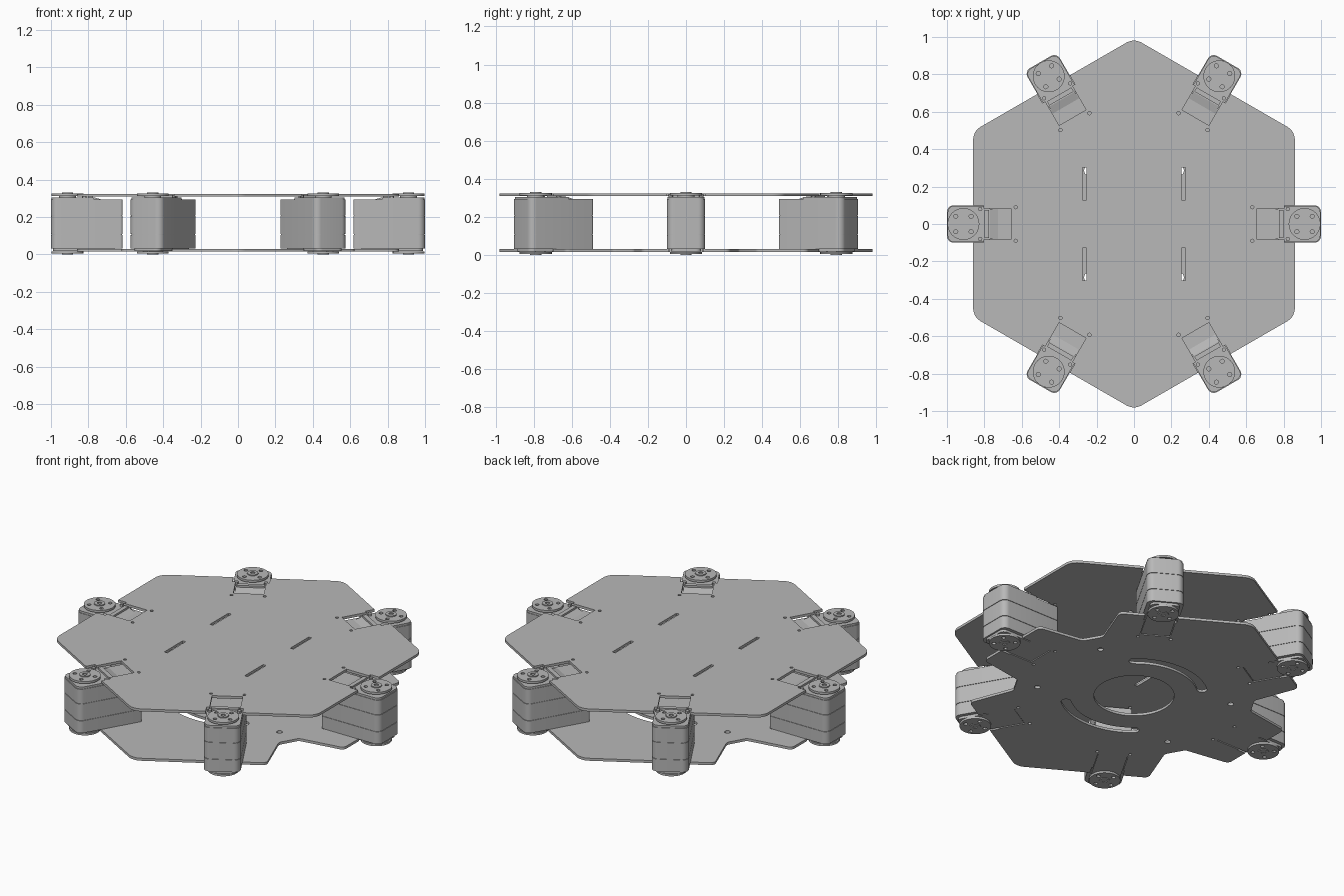
import bpy, bmesh
from math import sin, cos, radians, pi, tan
from mathutils import Vector

cube = bpy.data.objects.get("Cube")
if cube:
    bpy.data.objects.remove(cube)

grey = bpy.data.materials.new("light_grey")
grey.use_nodes = True
grey.diffuse_color = (0.48, 0.48, 0.48, 1)
grey.node_tree.nodes["Principled BSDF"].inputs["Base Color"].default_value = (0.48, 0.48, 0.48, 1)


def polar(r, t, deg):
    """Point at radius r and sideways offset t in a frame turned by deg."""
    a = radians(deg)
    return Vector((r * cos(a) - t * sin(a), r * sin(a) + t * cos(a)))


def circle(x, y, r, n=24):
    return [Vector((x + r * cos(2 * pi * i / n), y + r * sin(2 * pi * i / n))) for i in range(n)]


def rounded(corners, steps=6):
    """Round each (point, radius) corner with a fillet arc."""
    out = []
    for i, (p, rad) in enumerate(corners):
        a = (corners[i - 1][0] - p).normalized()
        b = (corners[(i + 1) % len(corners)][0] - p).normalized()
        if rad == 0:
            out.append(p)
            continue
        half = a.angle(b) / 2
        centre = p + (a + b).normalized() * (rad / sin(half))
        start = p + a * (rad / tan(half)) - centre
        end = p + b * (rad / tan(half)) - centre
        for s in range(steps + 1):
            d = start.lerp(end, s / steps).normalized()
            out.append(centre + d * rad)
    return out


def box(x0, x1, w, r_in=0, r_out=0):
    return rounded([(Vector((x0, -w)), r_in), (Vector((x1, -w)), r_out),
                    (Vector((x1, w)), r_out), (Vector((x0, w)), r_in)])


def slab(name, loops, z0, z1):
    """Flat part from an outline and holes, filled and extruded."""
    curve = bpy.data.curves.new(name, "CURVE")
    curve.dimensions = "2D"
    curve.fill_mode = "BOTH"
    curve.extrude = (z1 - z0) / 2
    for loop in loops:
        sp = curve.splines.new("POLY")
        sp.points.add(len(loop) - 1)
        sp.use_cyclic_u = True
        for pt, co in zip(sp.points, loop):
            pt.co = (co.x, co.y, 0, 1)
    temp = bpy.data.objects.new(name + "_curve", curve)
    bpy.context.collection.objects.link(temp)
    bpy.context.view_layer.update()
    mesh = bpy.data.meshes.new_from_object(temp.evaluated_get(bpy.context.evaluated_depsgraph_get()))
    bpy.data.objects.remove(temp)
    bm = bmesh.new()
    bm.from_mesh(mesh)
    bmesh.ops.remove_doubles(bm, verts=bm.verts, dist=1e-5)
    bmesh.ops.translate(bm, verts=bm.verts, vec=(0, 0, (z0 + z1) / 2))
    bmesh.ops.recalc_face_normals(bm, faces=bm.faces)
    bm.to_mesh(mesh)
    bm.free()
    return finish(name, mesh)


def finish(name, mesh):
    mesh.materials.clear()
    mesh.materials.append(grey)
    ob = bpy.data.objects.new(name, mesh)
    bpy.context.collection.objects.link(ob)
    bpy.ops.object.select_all(action="DESELECT")
    ob.select_set(True)
    bpy.context.view_layer.objects.active = ob
    bpy.ops.object.shade_smooth_by_angle(angle=radians(30))
    return ob


APOTHEM = 0.86
SECTORS = range(0, 360, 60)


def plate_outline(mouth, notched):
    """Hexagon with a servo slot in each side and notches at chosen corners."""
    corners = []
    for deg in SECTORS:
        half = [(APOTHEM, mouth), (0.805, mouth), (0.805, 0.083), (0.657, 0.083)]
        side = [(r, -t) for r, t in half] + [(r, t) for r, t in reversed(half)]
        corners += [(polar(r, t, deg), 0) for r, t in side]
        v = deg + 30
        if v in notched:
            for r, t in ((0.86, -0.23), (0.65, -0.06), (0.65, 0.06), (0.86, 0.23)):
                corners.append((polar(r, t, v), 0.03))
        else:
            corners.append((polar(APOTHEM / cos(radians(30)), 0, v), 0.08))
    return rounded(corners)


def mount_holes():
    return [circle(*polar(0.632, s * 0.09, d), 0.009, 12) for d in SECTORS for s in (-1, 1)]


# Top plate with four straight slots
slots = []
for sx in (-1, 1):
    for sy in (-1, 1):
        slots.append([Vector((sx * 0.265 + dx, sy * 0.215 + dy)) for dx, dy in
                      ((-0.01, -0.087), (0.01, -0.087), (0.01, 0.087), (-0.01, 0.087))])
slab("top_plate", [plate_outline(0.1, ())] + slots + mount_holes(), 0.309, 0.324)

# Bottom plate with centre opening, curved slots and corner holes
NOTCHED = (30, 150, 210, 330)


def arc_slot(mid, r0=0.345, r1=0.4, spread=40, n=20):
    pts = [polar(r1, 0, mid - spread + 2 * spread * i / n) for i in range(n + 1)]
    cap = (r1 - r0) / 2
    for end, a0 in ((mid + spread, 0), (mid - spread, 180)):
        c = polar((r0 + r1) / 2, 0, end)
        pts += [c + polar(cap, 0, end + a0 + 180 * i / 8) for i in range(1, 8)]
        if a0 == 0:
            pts += [polar(r0, 0, mid + spread - 2 * spread * i / n) for i in range(n + 1)]
    return pts


holes = [circle(0, 0, 0.217, 64), arc_slot(90), arc_slot(270)]
holes += [circle(*polar(0.53, 0, d), 0.016) for d in NOTCHED]
slab("bottom_plate", [plate_outline(0.09, NOTCHED)] + holes + mount_holes(), 0.015, 0.03)

# One servo, built pointing along +x
parts = []
for name, z0, z1, inset in (("servo_lower_case", 0.032, 0.105, 0), ("servo_lower_seam", 0.105, 0.108, 0.003),
                            ("servo_middle_case", 0.108, 0.205, 0), ("servo_upper_seam", 0.205, 0.208, 0.003),
                            ("servo_upper_case", 0.208, 0.293, 0)):
    parts.append(slab(name, [box(0.617 + inset, 1 - inset, 0.1 - inset, 0.012, 0.035)], z0, z1))
parts.append(slab("servo_top_cap", [box(0.77, 0.996, 0.097, 0, 0.035)], 0.293, 0.305))
parts.append(slab("servo_base_cap", [box(0.66, 0.99, 0.08, 0, 0.03)], 0.018, 0.032))

# Sloped step leading up to the top cap
bm = bmesh.new()
profile = [(0.725, 0.292), (0.77, 0.292), (0.77, 0.305)]
face = bm.faces.new([bm.verts.new((x, -0.08, z)) for x, z in profile])
ext = bmesh.ops.extrude_face_region(bm, geom=[face])["geom"]
bmesh.ops.translate(bm, verts=[g for g in ext if isinstance(g, bmesh.types.BMVert)], vec=(0, 0.16, 0))
bmesh.ops.recalc_face_normals(bm, faces=bm.faces)
step = bpy.data.meshes.new("servo_step")
bm.to_mesh(step)
bm.free()
parts.append(finish("servo_step", step))

# Cable bracket and its screws
parts.append(slab("servo_bracket", [box(0.775, 0.8, 0.075)], 0.305, 0.316))
for s in (-1, 1):
    parts.append(slab("bracket_screw", [circle(0.822, s * 0.08, 0.011, 12)], 0.305, 0.318))

# Round horns with screw holes, above and below
HORN = 0.912


def horn(name, r, z0, z1, hub0, hub1):
    screws = [circle(HORN + p.x, p.y, 0.011, 12) for p in (polar(0.058, 0, d) for d in (45, 135, 225, 315))]
    parts.append(slab(name, [circle(HORN, 0, r, 48)] + screws, z0, z1))
    parts.append(slab(name + "_hub", [circle(HORN, 0, 0.03), circle(HORN, 0, 0.013, 16)], hub0, hub1))


horn("top_horn", 0.085, 0.312, 0.325, 0.325, 0.331)
horn("bottom_horn", 0.085, 0.004, 0.016, 0, 0.004)
parts.append(slab("top_horn_neck", [circle(HORN, 0, 0.045)], 0.305, 0.312))

# Repeat the servo on every side
for deg in SECTORS[1:]:
    for ob in parts:
        twin = bpy.data.objects.new(ob.name, ob.data)
        bpy.context.collection.objects.link(twin)
        twin.rotation_euler.z = radians(deg)
